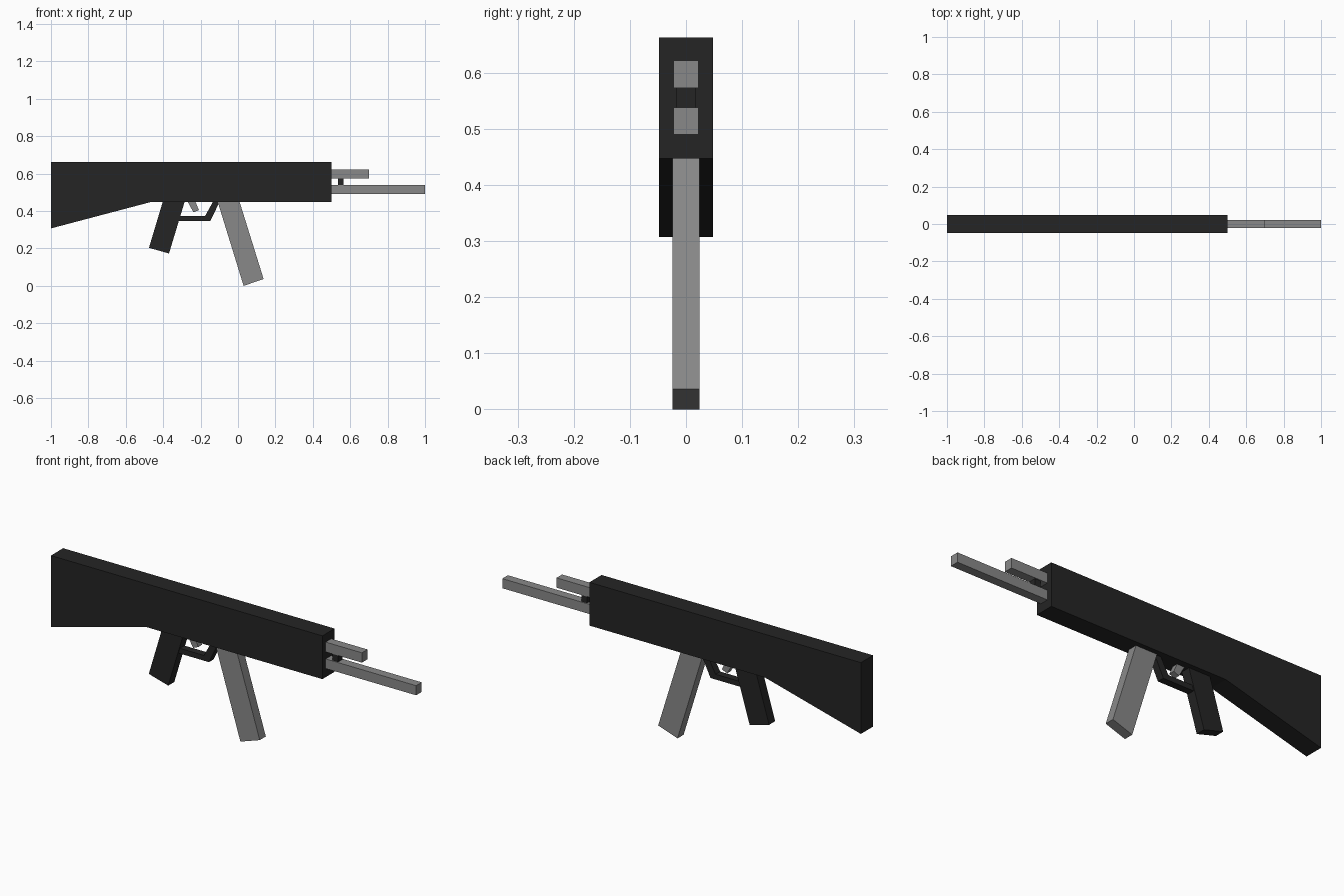
import bpy
import bmesh

if "Cube" in bpy.data.objects:
    bpy.data.objects.remove(bpy.data.objects["Cube"])


def material(name, value):
    mat = bpy.data.materials.new(name)
    mat.diffuse_color = (value, value, value, 1)
    mat.use_nodes = True
    mat.node_tree.nodes["Principled BSDF"].inputs["Base Color"].default_value = mat.diffuse_color
    return mat


DARK = material("dark_metal", 0.018)
GREY = material("grey_metal", 0.25)


def plate(name, profile, half_width, mat):
    """Extrude a side profile (x, z) symmetrically along y."""
    bm = bmesh.new()
    face = bm.faces.new([bm.verts.new((x, -half_width, z)) for x, z in profile])
    ext = bmesh.ops.extrude_face_region(bm, geom=[face])
    verts = [v for v in ext["geom"] if isinstance(v, bmesh.types.BMVert)]
    bmesh.ops.translate(bm, verts=verts, vec=(0, 2 * half_width, 0))
    bmesh.ops.recalc_face_normals(bm, faces=bm.faces)
    mesh = bpy.data.meshes.new(name)
    bm.to_mesh(mesh)
    bm.free()
    mesh.materials.append(mat)
    obj = bpy.data.objects.new(name, mesh)
    bpy.context.collection.objects.link(obj)
    return obj


def bar(name, x0, x1, z0, z1, half_width, mat):
    return plate(name, [(x0, z0), (x1, z0), (x1, z1), (x0, z1)], half_width, mat)


# Body with sloped stock
plate("body_and_stock", [(-1, 0.307), (-0.47, 0.447), (0.5, 0.447),
                         (0.5, 0.663), (-1, 0.663)], 0.048, DARK)

# Barrel, gas tube above it and the link between them
bar("barrel", 0.48, 1.0, 0.490, 0.538, 0.022, GREY)
bar("gas_tube", 0.48, 0.70, 0.573, 0.622, 0.022, GREY)
bar("tube_link", 0.535, 0.565, 0.530, 0.580, 0.017, DARK)

# Slanted magazine and grip, tops buried in the body
plate("magazine", [(0.030, 0.0), (0.137, 0.036), (0.002, 0.47),
                   (-0.115, 0.47)], 0.024, GREY)
plate("grip", [(-0.476, 0.203), (-0.369, 0.173), (-0.279, 0.47),
               (-0.396, 0.47)], 0.024, DARK)

# Trigger guard and trigger
plate("trigger_guard", [(-0.33, 0.347), (-0.148, 0.347), (-0.093, 0.46),
                        (-0.128, 0.46), (-0.176, 0.373), (-0.33, 0.373)],
      0.018, DARK)
plate("trigger", [(-0.238, 0.393), (-0.209, 0.405), (-0.232, 0.46),
                  (-0.275, 0.46)], 0.015, GREY)
